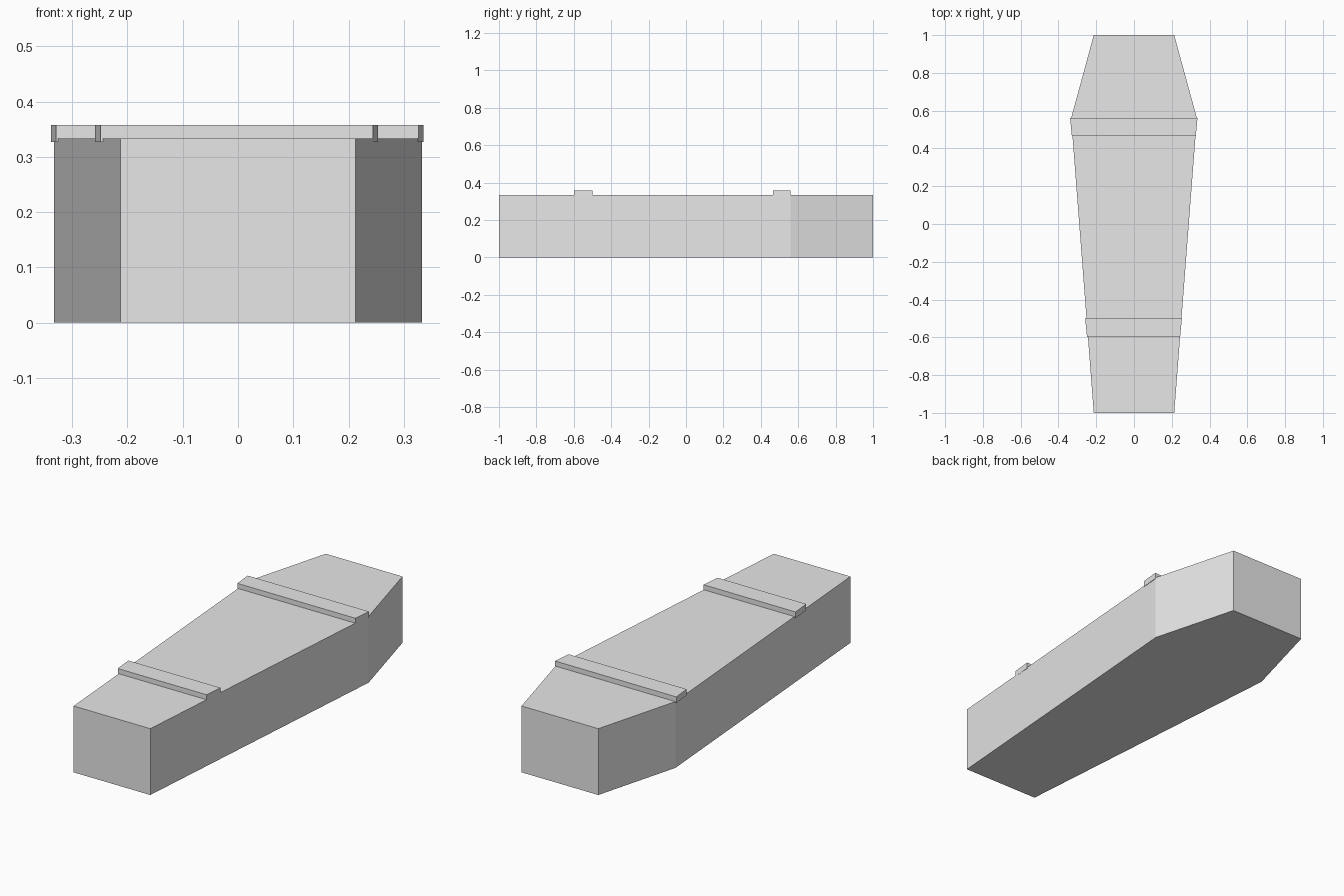
import bpy
import bmesh

cube = bpy.data.objects.get("Cube")
if cube:
    bpy.data.objects.remove(cube, do_unlink=True)

# One plain material for every part
grey = bpy.data.materials.new("light_grey")
grey.use_nodes = True
colour = (0.8, 0.8, 0.8, 1)
grey.diffuse_color = colour
grey.node_tree.nodes["Principled BSDF"].inputs["Base Color"].default_value = colour


def prism(name, outline, bottom, top):
    """Extrude a flat xy outline from bottom to top."""
    bm = bmesh.new()
    base = bm.faces.new([bm.verts.new((x, y, bottom)) for x, y in outline])
    result = bmesh.ops.extrude_face_region(bm, geom=[base], use_keep_orig=True)
    verts = [v for v in result["geom"] if isinstance(v, bmesh.types.BMVert)]
    bmesh.ops.translate(bm, verts=verts, vec=(0, 0, top - bottom))
    bmesh.ops.recalc_face_normals(bm, faces=bm.faces)
    mesh = bpy.data.meshes.new(name)
    bm.to_mesh(mesh)
    bm.free()
    mesh.materials.append(grey)
    obj = bpy.data.objects.new(name, mesh)
    bpy.context.collection.objects.link(obj)
    return obj


def mirrored(half, shift=0):
    """Complete the +x half of an outline, then slide it sideways."""
    full = half + [(-x, y) for x, y in reversed(half)]
    return [(x + shift, y) for x, y in full]


END, SHOULDER, HEIGHT = 0.213, 0.333, 0.333

# Six-sided tapered box
prism("box", mirrored([(END, -1), (SHOULDER, 0.56), (END, 1)]), 0, HEIGHT)

# Tapered bands laid across the lid, slightly overhanging its edges
bands = (
    ("foot_band", -0.598, -0.5, 0.2465, 0.256, -0.0025),
    ("shoulder_band", 0.465, 0.56, 0.328, 0.337, -0.001),
)
for name, front, back, front_half, back_half, shift in bands:
    outline = mirrored([(front_half, front), (back_half, back)], shift)
    prism(name, outline, 0.327, 0.358)
